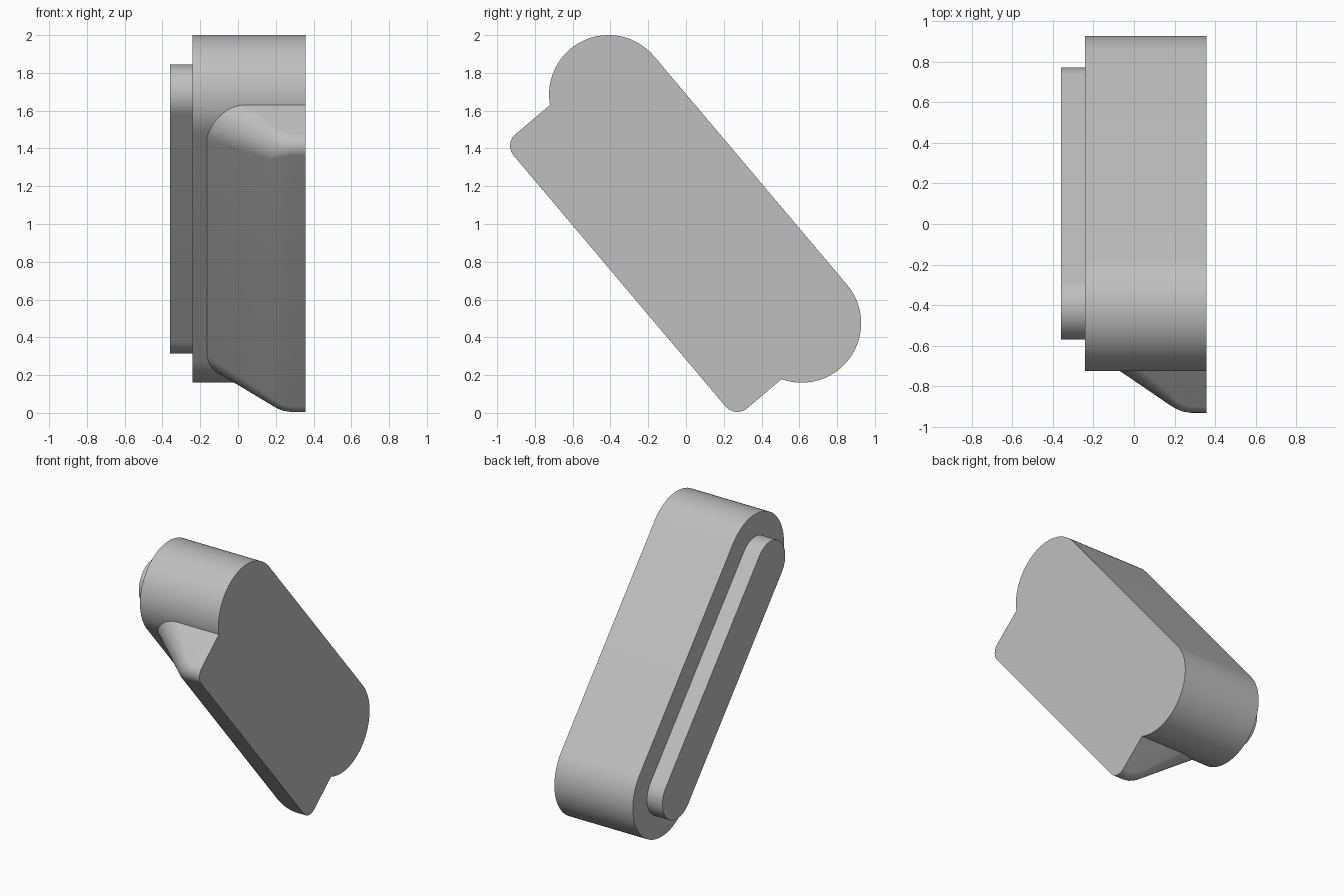
import bpy, bmesh, math

cube = bpy.data.objects.get("Cube")
if cube:
    bpy.data.objects.remove(cube, do_unlink=True)

grey = bpy.data.materials.new("plain_grey")
grey.use_nodes = True
GREY = (0.52, 0.52, 0.52, 1)
grey.diffuse_color = GREY
grey.node_tree.nodes["Principled BSDF"].inputs["Base Color"].default_value = GREY

# Tilted frame: s runs down the long axis, n points out of the upper back side
LENGTH = 1.584
TILT = math.atan2(1.21, 1.022)
C, S = math.cos(TILT), math.sin(TILT)


def place(x, s, n):
    return (x, -0.41 + C * s + S * n, 1.685 - S * s + C * n)


def arc(cs, cn, rs, rn, start, end, steps):
    """Elliptical arc in the (s, n) plane, angles in degrees."""
    angles = [math.radians(start + (end - start) * i / steps) for i in range(steps + 1)]
    return [(cs + rs * math.cos(a), cn + rn * math.sin(a)) for a in angles]


def loft(name, sections):
    """Closed solid through outlines, each given as (x, [(s, n), ...])."""
    bm = bmesh.new()
    rings = [[bm.verts.new(place(x, s, n)) for s, n in pts] for x, pts in sections]
    for a, b in zip(rings, rings[1:]):
        for i in range(len(a)):
            j = (i + 1) % len(a)
            bm.faces.new((a[i], a[j], b[j], b[i]))
    bm.faces.new(rings[0])
    bm.faces.new(rings[-1])
    bmesh.ops.recalc_face_normals(bm, faces=bm.faces)
    mesh = bpy.data.meshes.new(name)
    bm.to_mesh(mesh)
    bm.free()
    mesh.materials.append(grey)
    obj = bpy.data.objects.new(name, mesh)
    bpy.context.collection.objects.link(obj)
    return obj


def stadium(r):
    return arc(LENGTH, 0, r, r, -90, 90, 40) + arc(0, 0, r, r, 90, 270, 40)


def flap_outline(depth, r, stretch):
    """Rectangle with its two outer corners rounded; inner side hides in the body."""
    low, high, rn = -0.158, LENGTH + 0.158, r * stretch
    return ([(high, 0.05), (low, 0.05)]
            + arc(low + r, depth + rn, r, rn, 180, 270, 14)
            + arc(high - r, depth + rn, r, rn, 270, 360, 14))


# Main body and raised side strip
body = loft("main_body", [(-0.242, stadium(0.315)), (0.358, stadium(0.315))])
strip = loft("side_strip", [(-0.36, stadium(0.16)), (-0.2, stadium(0.16))])

# Sloped flap below the body: x, depth, corner radius, corner stretch
flap_steps = [
    (-0.22, -0.273, 0.215, 1.25),
    (-0.03, -0.417, 0.175, 1.25),
    (0.17, -0.569, 0.13, 1.22),
    (0.205, -0.583, 0.108, 1.12),
    (0.24, -0.59, 0.09, 1.04),
    (0.28, -0.592, 0.08, 1),
    (0.358, -0.592, 0.08, 1),
]
flap = loft("sloped_flap", [(x, flap_outline(d, r, k)) for x, d, r, k in flap_steps])

# Merge the flap into the body so the large end face is one surface
union = body.modifiers.new("join_flap", "BOOLEAN")
union.operation = "UNION"
union.solver = "EXACT"
union.object = flap
bpy.context.view_layer.objects.active = body
bpy.ops.object.select_all(action="DESELECT")
body.select_set(True)
bpy.ops.object.modifier_apply(modifier=union.name)
bpy.data.objects.remove(flap, do_unlink=True)

for obj in (body, strip):
    bpy.ops.object.select_all(action="DESELECT")
    obj.select_set(True)
    bpy.context.view_layer.objects.active = obj
    bpy.ops.object.shade_smooth_by_angle(angle=math.radians(25))
